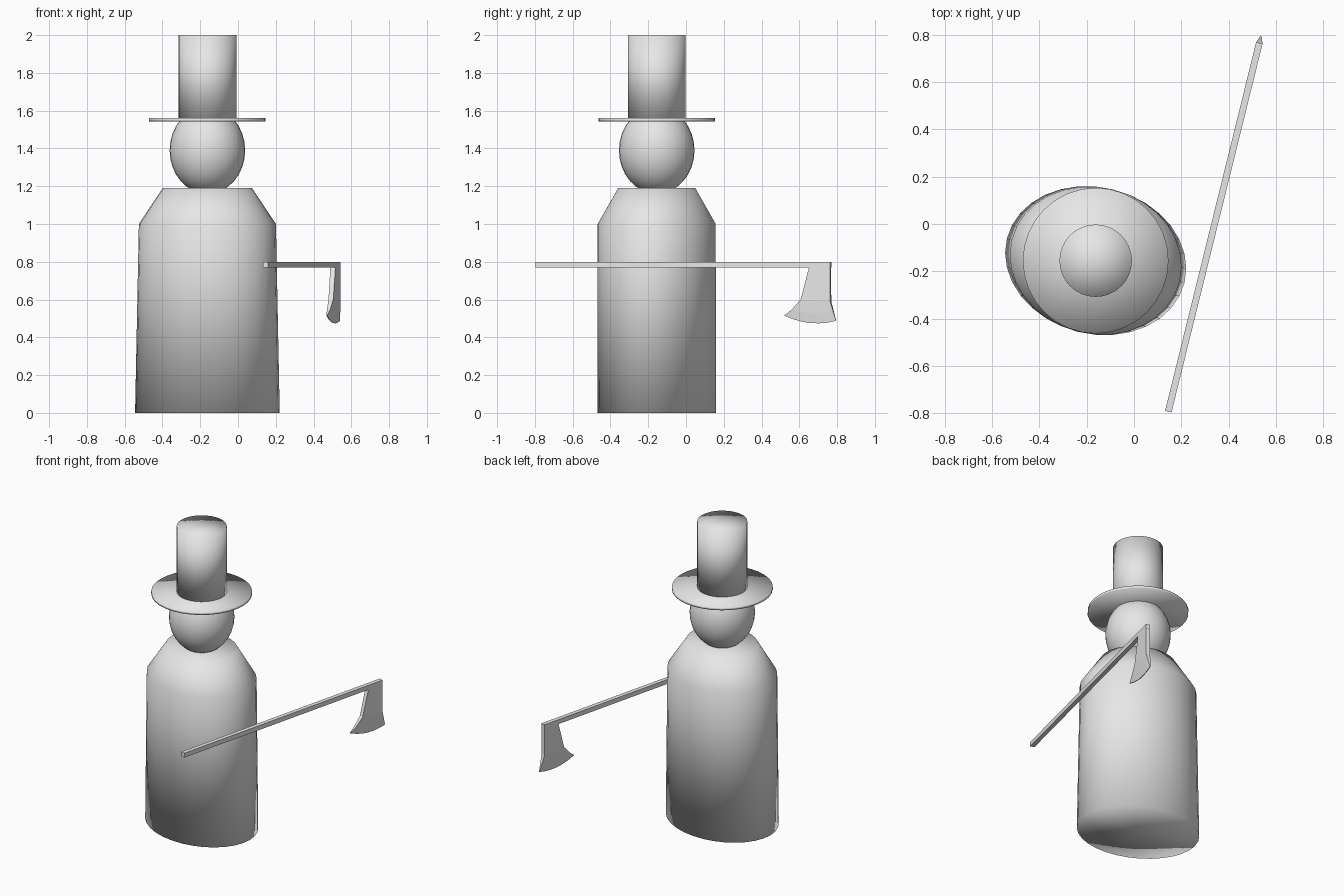
import bpy, bmesh, math
from mathutils import Matrix, Vector

if "Cube" in bpy.data.objects:
    bpy.data.objects.remove(bpy.data.objects["Cube"])

CX, CY = -0.162, -0.155          # axis of the figure
TURN = math.radians(-14)         # body and axe share this turn

grey = bpy.data.materials.new("plain grey")
grey.diffuse_color = (0.8, 0.8, 0.8, 1)
grey.use_nodes = True
grey.node_tree.nodes["Principled BSDF"].inputs["Base Color"].default_value = grey.diffuse_color


def finish(name, bm, smooth):
    bmesh.ops.recalc_face_normals(bm, faces=bm.faces)
    for f in bm.faces:
        f.smooth = smooth
    mesh = bpy.data.meshes.new(name)
    bm.to_mesh(mesh)
    bm.free()
    mesh.materials.append(grey)
    ob = bpy.data.objects.new(name, mesh)
    bpy.context.collection.objects.link(ob)
    return ob


def stacked_rings(name, rings, turn=0.0, n=32):
    """Rings of (z, radius x, radius y), closed by a fan at each end."""
    bm = bmesh.new()
    loops = []
    for z, rx, ry in rings:
        loops.append([bm.verts.new((rx * math.cos(2 * math.pi * i / n),
                                    ry * math.sin(2 * math.pi * i / n), z))
                      for i in range(n)])
    for a, b in zip(loops, loops[1:]):
        for i in range(n):
            j = (i + 1) % n
            bm.faces.new((a[i], a[j], b[j], b[i]))
    for loop, z in ((loops[0], rings[0][0]), (loops[-1], rings[-1][0])):
        c = bm.verts.new((0, 0, z))
        for i in range(n):
            bm.faces.new((loop[i], loop[(i + 1) % n], c))
    ob = finish(name, bm, True)
    ob.location = (CX, CY, 0)
    ob.rotation_euler.z = turn
    return ob


# Robe with sloping shoulders
stacked_rings("body", [(0, 0.387, 0.31), (1.0, 0.366, 0.31), (1.19, 0.238, 0.203)], TURN)

# Egg-shaped head
bm = bmesh.new()
bmesh.ops.create_uvsphere(bm, u_segments=32, v_segments=16, radius=1,
                          matrix=Matrix.Diagonal((0.2, 0.2, 0.23, 1)))
finish("head", bm, True).location = (CX, CY, 1.39)

# Top hat
stacked_rings("hat_brim", [(1.543, 0.308, 0.308), (1.56, 0.308, 0.308)])
stacked_rings("hat_crown", [(1.55, 0.153, 0.153), (2.0, 0.153, 0.153)])

# Axe handle, from front end to back end
start, end = Vector((0.145, -0.793, 0.785)), Vector((0.53, 0.766, 0.785))
length = (end - start).length
angle = -math.atan2(end.x - start.x, end.y - start.y)
bm = bmesh.new()
bmesh.ops.create_cube(bm, size=1, matrix=Matrix.Translation((0, length / 2, 0))
                      @ Matrix.Diagonal((0.028, length, 0.03, 1)))
handle = finish("axe_handle", bm, False)
handle.location, handle.rotation_euler.z = start, angle

# Axe blade: rows of (near y, near z, far y, far z, sag, thickness)
rows = [(0.655, 0.772, 0.765, 0.772, 0, 0.028),
        (0.61, 0.60, 0.766, 0.59, 0, 0.026),
        (0.56, 0.545, 0.78, 0.54, 0.015, 0.017),
        (0.52, 0.515, 0.795, 0.487, 0.025, 0.004)]
COLS = 7
bm = bmesh.new()
grid = {}
for r, (y0, z0, y1, z1, sag, thick) in enumerate(rows):
    for c in range(COLS):
        t = c / (COLS - 1)
        y = (y0 + (y1 - y0) * t - start.y) / math.cos(angle)
        z = z0 + (z1 - z0) * t - sag * 4 * t * (1 - t) - start.z
        for s in (0, 1):
            grid[r, c, s] = bm.verts.new(((s - 0.5) * thick, y, z))
last = len(rows) - 1
for r in range(last):
    for c in range(COLS - 1):
        for s in (0, 1):
            bm.faces.new([grid[r + a, c + b, s] for a, b in ((0, 0), (0, 1), (1, 1), (1, 0))])
    for c in (0, COLS - 1):
        bm.faces.new([grid[r + a, c, s] for a, s in ((0, 0), (0, 1), (1, 1), (1, 0))])
for c in range(COLS - 1):
    for r in (0, last):
        bm.faces.new([grid[r, c + b, s] for b, s in ((0, 0), (0, 1), (1, 1), (1, 0))])
blade = finish("axe_blade", bm, False)
blade.location, blade.rotation_euler.z = start, angle
